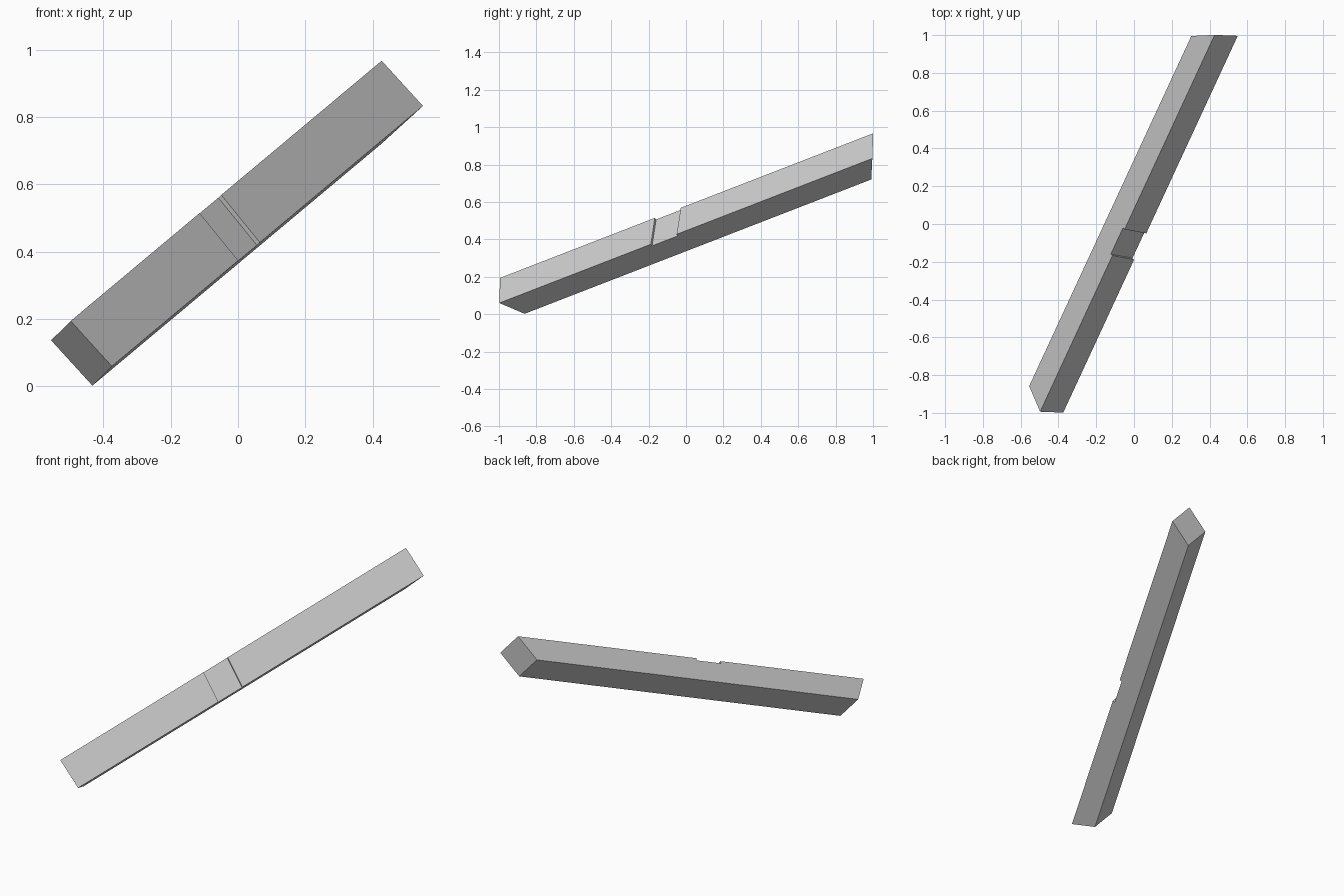
import bpy
import bmesh
from mathutils import Vector

default = bpy.data.objects.get("Cube")
if default:
    bpy.data.objects.remove(default, do_unlink=True)

# Beam frame: origin on the low rear corner, along = length,
# down = across the front face, out = towards the front face
ORIGIN = Vector((-0.555, -0.858, 0.137))
along = Vector((0.924, 1.995, 0.773)).normalized()
down = Vector((0.122, -0.006, -0.135))
down = (down - along * down.dot(along)).normalized()
out = down.cross(along).normalized()
DEPTH, THICK = 0.182, 0.14

grey = bpy.data.materials.new("plain_grey")
grey.use_nodes = True
colour = (0.6, 0.6, 0.6, 1.0)
grey.diffuse_color = colour
grey.node_tree.nodes["Principled BSDF"].inputs["Base Color"].default_value = colour


def skewed_block(name, ends, downs, outs, skews, tilt=0.0):
    """Block whose end planes lean along the beam: skew per unit out, tilt per unit down."""
    bm = bmesh.new()
    bmesh.ops.create_cube(bm, size=1)
    for vert in bm.verts:
        i, j, k = (int(c > 0) for c in vert.co)
        d, o = downs[j], outs[k]
        s = ends[i] + skews[i] * o + tilt * d
        vert.co = ORIGIN + along * s + down * d + out * o
    bmesh.ops.recalc_face_normals(bm, faces=bm.faces)
    mesh = bpy.data.meshes.new(name)
    bm.to_mesh(mesh)
    bm.free()
    mesh.materials.append(grey)
    obj = bpy.data.objects.new(name, mesh)
    bpy.context.collection.objects.link(obj)
    return obj


# Mitred beam
beam = skewed_block("notched_beam", (0.0, 2.165), (0, DEPTH), (0, THICK), (-0.53, 0.65))

# Upper edge notch, shallow front housing, lower edge notch
cutters = [
    skewed_block("upper_notch_cutter", (0.312, 0.465), (-0.1, 0.073), (-0.1, 0.24), (-0.55, -0.55)),
    skewed_block("front_housing_cutter", (0.892, 1.054), (-0.1, 0.28), (THICK - 0.014, 0.24), (0, 0), -0.11),
    skewed_block("lower_notch_cutter", (1.303, 1.464), (DEPTH - 0.088, 0.28), (-0.1, 0.24), (0.66, 0.66)),
]

bpy.context.view_layer.objects.active = beam
for cutter in cutters:
    cutter.hide_render = True
    cut = beam.modifiers.new(cutter.name, "BOOLEAN")
    cut.operation = "DIFFERENCE"
    cut.solver = "EXACT"
    cut.object = cutter
    bpy.ops.object.modifier_apply(modifier=cut.name)
    bpy.data.objects.remove(cutter, do_unlink=True)
